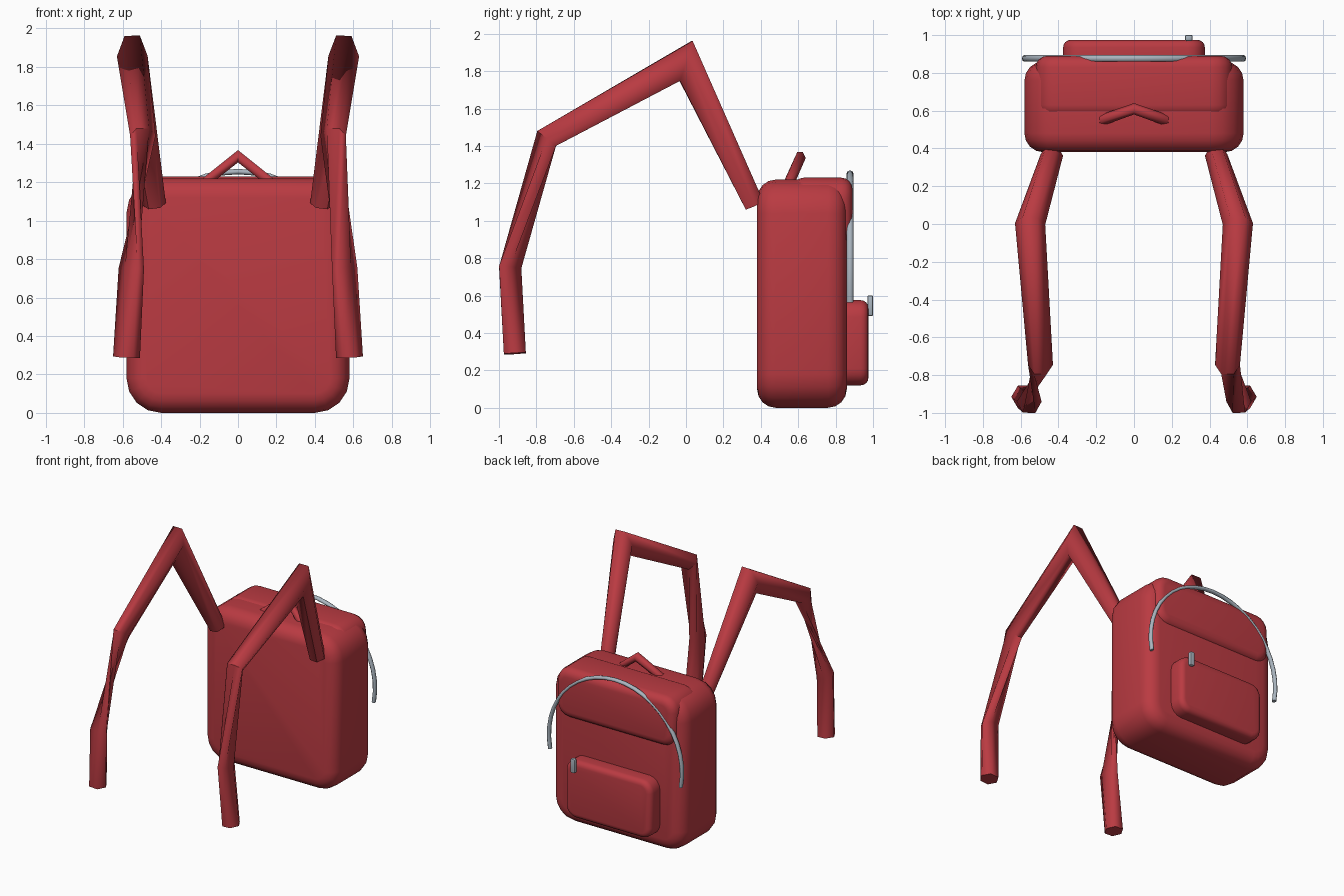
import bpy, bmesh, math
from mathutils import Vector

if "Cube" in bpy.data.objects:
    bpy.data.objects.remove(bpy.data.objects["Cube"])


def material(name, rgb):
    m = bpy.data.materials.new(name)
    m.diffuse_color = (*rgb, 1)
    m.use_nodes = True
    m.node_tree.nodes["Principled BSDF"].inputs["Base Color"].default_value = m.diffuse_color
    return m


RED = material("red_fabric", (0.49, 0.043, 0.054))
GREY = material("grey_metal", (0.40, 0.46, 0.52))


def finish(bm, name, mat, angle):
    bmesh.ops.recalc_face_normals(bm, faces=bm.faces)
    me = bpy.data.meshes.new(name)
    bm.to_mesh(me)
    bm.free()
    me.materials.append(mat)
    ob = bpy.data.objects.new(name, me)
    bpy.context.collection.objects.link(ob)
    bpy.ops.object.select_all(action='DESELECT')
    ob.select_set(True)
    bpy.context.view_layer.objects.active = ob
    bpy.ops.object.shade_smooth_by_angle(angle=math.radians(angle))
    return ob


def padded_slab(name, mat, x, y, z, corner, rim, steps=4, x_mid=0.0):
    """Rounded rectangle in xz, swept through y with rounded rims."""
    hx, hz, zc = x, (z[1] - z[0]) / 2, (z[0] + z[1]) / 2
    layers = []
    for k in range(steps + 1):
        a = k / steps * math.pi / 2
        layers.append((y[0] + rim * (1 - math.sin(a)), rim * (1 - math.cos(a))))
    layers = layers[::-1] + [(y[0] + y[1] - v, i) for v, i in layers]
    bm = bmesh.new()
    rings = []
    # reorder so that layers run steadily from front to back
    for yy, inset in sorted(layers):
        r = max(corner - inset, 0.01)
        ring = []
        for q, (sx, sz) in enumerate(((1, 1), (-1, 1), (-1, -1), (1, -1))):
            for s in range(steps + 1):
                a = (q + s / steps) * math.pi / 2
                ring.append(bm.verts.new((
                    x_mid + sx * (hx - inset - r) + r * math.cos(a), yy,
                    zc + sz * (hz - inset - r) + r * math.sin(a))))
        rings.append(ring)
    n = len(rings[0])
    for a, b in zip(rings, rings[1:]):
        for i in range(n):
            j = (i + 1) % n
            bm.faces.new((a[i], a[j], b[j], b[i]))
    bm.faces.new(rings[0])
    bm.faces.new(rings[-1])
    return finish(bm, name, mat, 40)


def tube(name, mat, path, radii, axis, sides=6, twists=(), angle=65):
    """Mitred tube; a twist shifts the ring joined at the end of that span."""
    pts = [Vector(p) for p in path]
    bm = bmesh.new()
    rings = []
    for i, p in enumerate(pts):
        d_in = (p - pts[i - 1]).normalized() if i else (pts[1] - p).normalized()
        d_out = (pts[i + 1] - p).normalized() if i < len(pts) - 1 else d_in
        t = (d_in + d_out).normalized()
        u = Vector(axis)
        u = (u - t * u.dot(t)).normalized()
        v = t.cross(u) / t.dot(d_in)
        ru, rv = radii[i]
        rings.append([bm.verts.new(p + u * ru * math.cos(a) + v * rv * math.sin(a))
                      for a in (2 * math.pi * s / sides for s in range(sides))])
    for k, (a, b) in enumerate(zip(rings, rings[1:])):
        sh = dict(twists).get(k, 0)
        for i in range(sides):
            j = (i + 1) % sides
            bm.faces.new((a[i], a[j], b[(j + sh) % sides], b[(i + sh) % sides]))
    bm.faces.new(rings[0])
    bm.faces.new(rings[-1])
    return finish(bm, name, mat, angle)


# Bag body, lid flap and back pocket
padded_slab("bag_body", RED, 0.58, (0.38, 0.86), (0.0, 1.22), 0.18, 0.10)
padded_slab("lid_flap", RED, 0.52, (0.57, 0.89), (0.84, 1.23), 0.11, 0.06)
padded_slab("back_pocket", RED, 0.375, (0.80, 0.975), (0.12, 0.575), 0.09, 0.04)

# Carry handle on top
tube("carry_handle", RED, [(-0.17, 0.55, 1.20), (0, 0.61, 1.335), (0.17, 0.55, 1.20)],
     [(0.03, 0.028)] * 3, (0, 1, 0))

# Shoulder straps, bent at three joints with one twisted span
for side, label in ((1, "right"), (-1, "left")):
    path = [(0.435, 0.365, 1.085), (0.55, 0.0, 1.855), (0.495, -0.745, 1.44),
            (0.555, -0.94, 0.75), (0.58, -0.915, 0.29)]
    tube(label + "_strap", RED, [(side * x, y, z) for x, y, z in path],
         [(0.06, 0.06), (0.08, 0.088), (0.066, 0.068), (0.066, 0.068), (0.07, 0.068)],
         (side, 0, 0), twists=[(2, 2 * side)])

# Arched zip and the pocket zip pull
R, A = 0.58, math.radians(101)
arc = [(R * math.sin(a), 0.877, 0.675 + R * math.cos(a))
       for a in (A * (k / 12 - 1) for k in range(25))]
tube("main_zip", GREY, arc, [(0.018, 0.014)] * 25, (0, 1, 0), sides=8)
padded_slab("zip_pull", GREY, 0.02, (0.97, 1.0), (0.49, 0.60), 0.012, 0.006, 2, x_mid=0.29)
